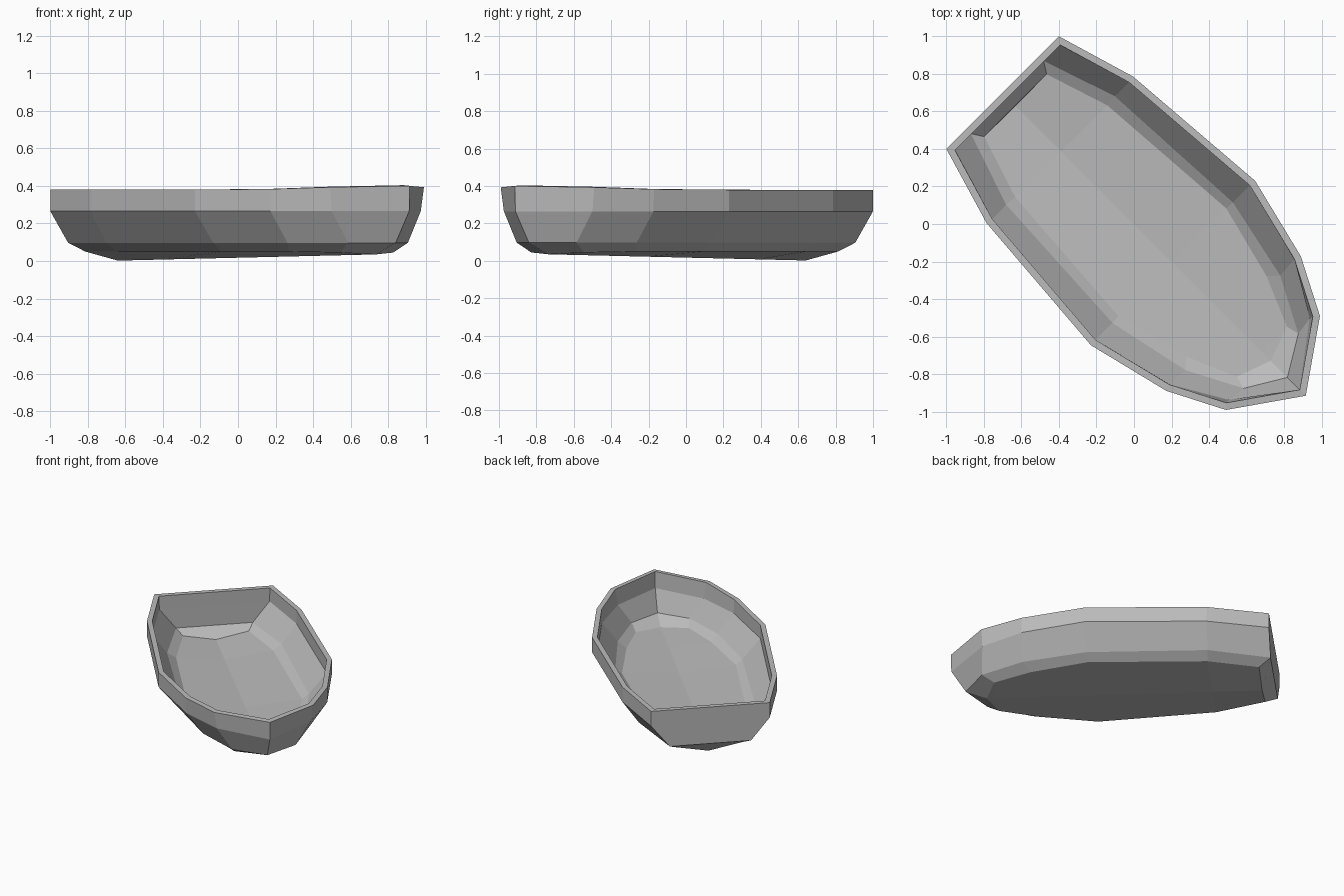
import bpy, bmesh, math

if "Cube" in bpy.data.objects:
    bpy.data.objects.remove(bpy.data.objects["Cube"])

# Hull levels, rim to chine: for each station (transom -> bow) length s and half width w
LEVELS = [
    [(-.99, .424), (-.559, .552), (.294, .619), (.75, .507), (1.047, .354), (1.294, 0)],
    [(-.99, .424), (-.559, .552), (.294, .619), (.75, .505), (1.042, .335), (1.29, 0)],
    [(-.99, .29), (-.559, .435), (.294, .48), (.755, .382), (1.054, .226), (1.188, 0)],
    [(-.905, .245), (-.55, .36), (.29, .42), (.70, .315), (.97, .20), (1.04, 0)],
]
HEIGHTS = [
    [.38, .38, .38, .383, .393, .40],
    [.265] * 6,
    [.097] * 6,
    [.05, .05, .05, .05, .045, .035],
]

bm = bmesh.new()


def vert(s, w, z):
    # the boat lies diagonally, bow towards +x -y
    r = math.sqrt(0.5)
    return bm.verts.new(((s + w) * r, (w - s) * r, z))


# Mirrored rings: one side from transom to bow, then back along the other side
rings = []
for pts, hs in zip(LEVELS, HEIGHTS):
    near = [vert(s, w, z) for (s, w), z in zip(pts, hs)]
    far = [vert(s, -w, z) for (s, w), z in zip(pts[:5], hs)]
    rings.append(near + far[::-1])

# Keel line rising slightly to the bow
chine = rings[3]
keel = [vert(s, 0, .002 + .033 * (s + .905) / 1.945) for s, w in LEVELS[3][:5]]

# Side strakes and transom
for k in range(3):
    a, b = rings[k], rings[k + 1]
    for i in range(10):
        bm.faces.new((a[i], a[i + 1], b[i + 1], b[i]))
    if k < 2:
        bm.faces.new((a[10], a[0], b[0], b[10]))
    else:
        bm.faces.new((a[10], a[0], b[0], keel[0], b[10]))

# Shallow V bottom
for i in range(4):
    bm.faces.new((chine[i], chine[i + 1], keel[i + 1], keel[i]))
    bm.faces.new((chine[9 - i], chine[10 - i], keel[i], keel[i + 1]))
bm.faces.new((chine[4], chine[5], keel[4]))
bm.faces.new((chine[5], chine[6], keel[4]))

bmesh.ops.recalc_face_normals(bm, faces=bm.faces)
# make sure normals point outwards
bm.faces.ensure_lookup_table()
if bm.faces[0].normal.dot(bm.faces[0].calc_center_median()) < 0:
    bmesh.ops.reverse_faces(bm, faces=bm.faces)

mesh = bpy.data.meshes.new("boat_hull")
bm.to_mesh(mesh)
bm.free()
hull = bpy.data.objects.new("boat_hull", mesh)
bpy.context.collection.objects.link(hull)

# Plank thickness, grown inwards
mod = hull.modifiers.new("thickness", 'SOLIDIFY')
mod.thickness = 0.037
mod.offset = -1
mod.use_even_offset = True

mat = bpy.data.materials.new("hull_grey")
mat.diffuse_color = (0.5, 0.5, 0.5, 1)
mat.use_nodes = True
mat.node_tree.nodes["Principled BSDF"].inputs["Base Color"].default_value = mat.diffuse_color
mesh.materials.append(mat)
